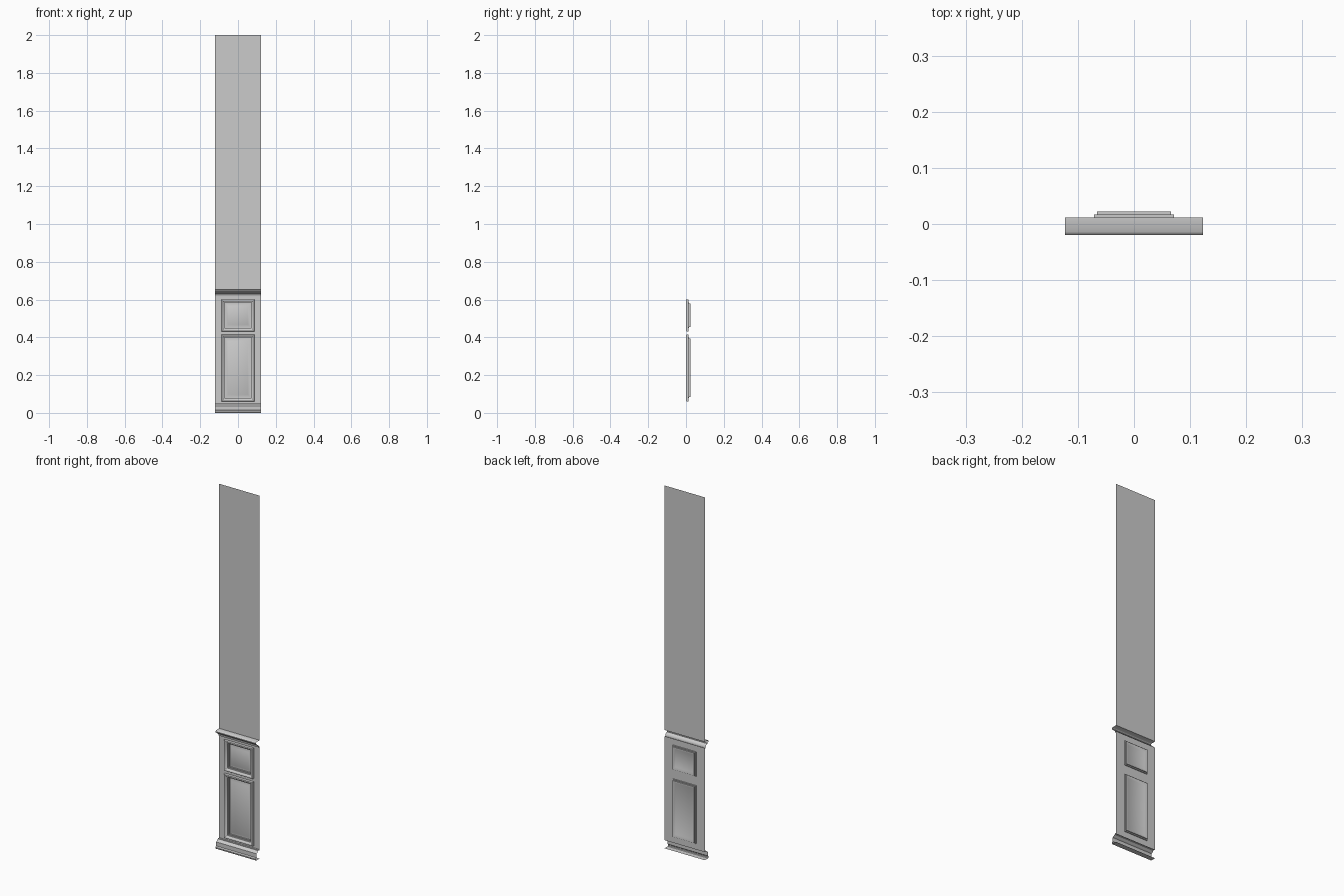
import bpy, bmesh, math

if "Cube" in bpy.data.objects:
    bpy.data.objects.remove(bpy.data.objects["Cube"])

HALF_W = 0.123      # half width of the wall section
WALL_Y = 0.012      # plane of wall and frame


def finish(name, bm, smooth=True):
    bmesh.ops.remove_doubles(bm, verts=bm.verts, dist=1e-5)
    me = bpy.data.meshes.new(name)
    bm.to_mesh(me)
    bm.free()
    ob = bpy.data.objects.new(name, me)
    bpy.context.collection.objects.link(ob)
    if smooth:
        bpy.ops.object.select_all(action='DESELECT')
        ob.select_set(True)
        bpy.context.view_layer.objects.active = ob
        bpy.ops.object.shade_smooth_by_angle(angle=math.radians(35))
    return ob


def rect(bm, x0, x1, z0, z1, y=WALL_Y):
    """Flat sheet facing the front."""
    bm.faces.new([bm.verts.new(c) for c in
                  ((x0, y, z0), (x1, y, z0), (x1, y, z1), (x0, y, z1))])


def strip(name, profile):
    """Sweep an open (y, z) profile, listed upwards, across the width."""
    bm = bmesh.new()
    rows = [[bm.verts.new((x, y, z)) for x in (-HALF_W, HALF_W)] for y, z in profile]
    for a, b in zip(rows, rows[1:]):
        bm.faces.new((a[0], a[1], b[1], b[0]))
    return finish(name, bm)


def panel(name, hw, z0, z1, section):
    """Mitred rectangular rings from (inset, y) pairs, closed by a field."""
    bm = bmesh.new()
    rings = []
    for i, y in section:
        rings.append([bm.verts.new(c) for c in
                      ((-hw + i, y, z0 + i), (hw - i, y, z0 + i),
                       (hw - i, y, z1 - i), (-hw + i, y, z1 - i))])
    for a, b in zip(rings, rings[1:]):
        for k in range(4):
            n = (k + 1) % 4
            bm.faces.new((a[k], a[n], b[n], b[k]))
    bm.faces.new(rings[-1])
    return finish(name, bm)


# upper plain wall
bm = bmesh.new()
rect(bm, -HALF_W, HALF_W, 0.652, 2.0)
finish("upper_wall", bm, False)

# panel openings (bottom, top of the moulding)
PANEL_HW = 0.088
HOLE = 0.017
openings = {"lower_panel": (0.061, 0.415), "upper_panel": (0.432, 0.601)}

# flat stiles and rails around the openings
bm = bmesh.new()
hx = PANEL_HW - HOLE
levels = [0.045]
for z0, z1 in openings.values():
    levels += [z0 + HOLE, z1 - HOLE]
levels.append(0.618)
for k, (a, b) in enumerate(zip(levels, levels[1:])):
    rect(bm, -HALF_W, -hx, a, b)
    rect(bm, hx, HALF_W, a, b)
    if k % 2 == 0:
        rect(bm, -hx, hx, a, b)
finish("wainscot_frame", bm, False)

# raised moulding, stepped recess and bevelled field
section = [(0, 0.012), (0, 0.004), (0.002, 0.001), (0.005, 0.0), (0.008, 0.001),
           (0.011, 0.005), (0.014, 0.007), (0.017, 0.008), (0.017, 0.017),
           (0.022, 0.017), (0.022, 0.0225), (0.025, 0.0225), (0.036, 0.017)]
for name, (z0, z1) in openings.items():
    panel(name, PANEL_HW, z0, z1, section)

# skirting board at the floor
strip("skirting_board", [(0.012, 0.0), (-0.017, 0.0), (-0.020, 0.003), (-0.020, 0.009),
                         (-0.017, 0.013), (-0.014, 0.014), (-0.014, 0.036),
                         (-0.011, 0.038), (-0.007, 0.040), (-0.003, 0.045),
                         (0.002, 0.047), (0.002, 0.050), (0.012, 0.050)])

# chair rail
strip("chair_rail", [(0.012, 0.615), (0.005, 0.615), (0.005, 0.620), (0.002, 0.627),
                     (-0.004, 0.632), (-0.010, 0.634), (-0.010, 0.638),
                     (-0.017, 0.640), (-0.020, 0.643), (-0.020, 0.647),
                     (-0.017, 0.650), (-0.014, 0.652), (0.012, 0.652)])
